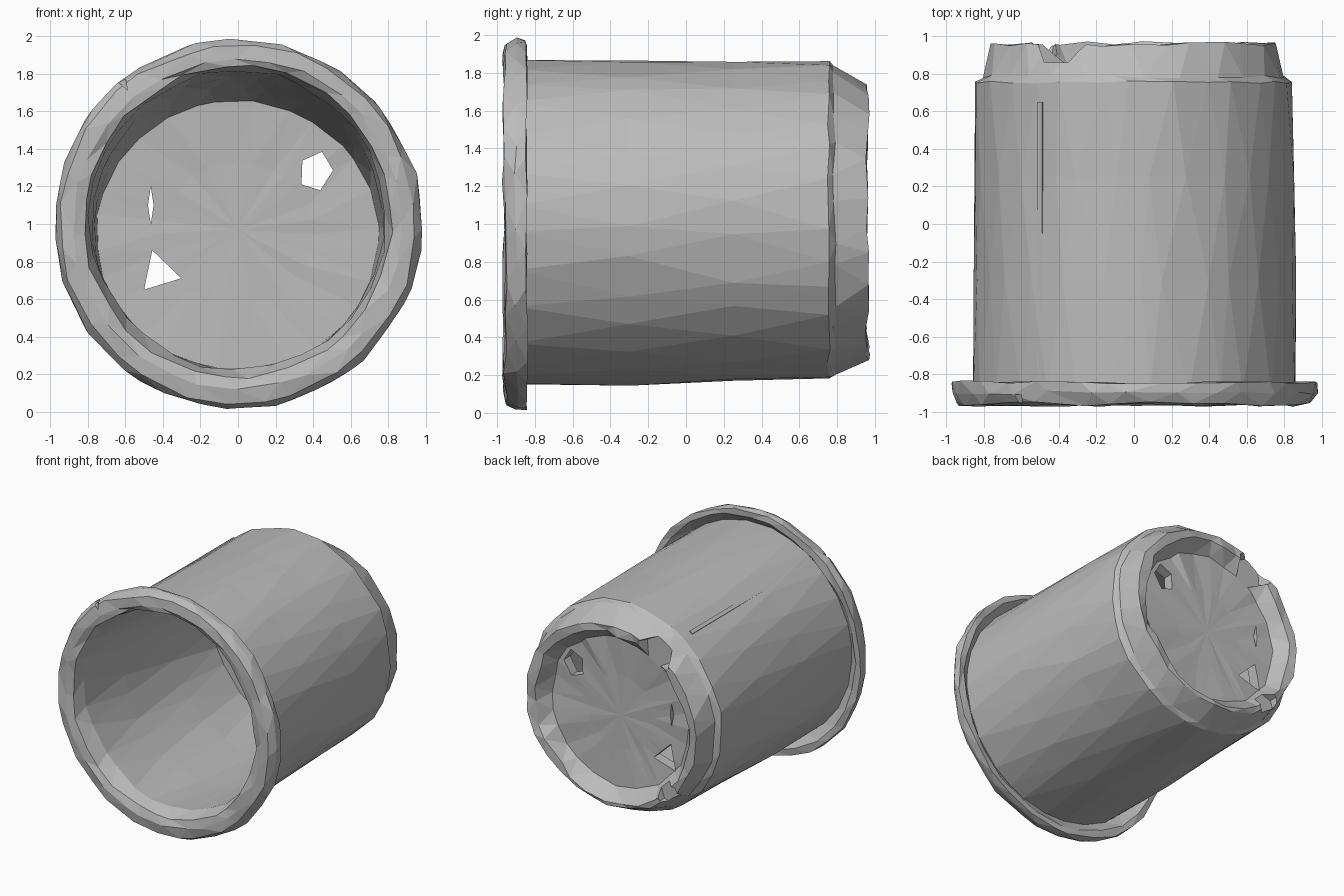
import bpy, bmesh, math, random
from mathutils import Matrix

random.seed(4)
cube = bpy.data.objects.get("Cube")
if cube:
    bpy.data.objects.remove(cube, do_unlink=True)

clay = bpy.data.materials.new("worn grey clay")
clay.use_nodes = True
colour = (0.5, 0.5, 0.5, 1)
clay.diffuse_color = colour
clay.node_tree.nodes["Principled BSDF"].inputs["Base Color"].default_value = colour

SEGS = 28
# half width, half height, y, height of the ring centre, jitter
PROFILE = [
    (0.4, 0.38, 0.765, 0.95, 0.004), (0.755, 0.715, 0.755, 0.94, 0.006),  # inner floor
    (0.77, 0.75, 0.25, 0.97, 0.008), (0.78, 0.78, -0.35, 1.0, 0.008),     # inner wall
    (0.79, 0.8, -0.84, 1.02, 0.01), (0.82, 0.83, -0.95, 1.01, 0.012),     # mouth
    (0.88, 0.88, -0.967, 1.0, 0.008), (0.945, 0.955, -0.958, 1.0, 0.012),
    (0.98, 0.985, -0.9, 1.0, 0.012), (0.98, 0.98, -0.845, 1.0, 0.01),     # rim
    (0.93, 0.93, -0.845, 1.0, 0.008), (0.862, 0.862, -0.9, 1.01, 0.003),  # rim underside
    (0.86, 0.86, -0.3, 1.01, 0.006), (0.855, 0.85, 0.25, 1.015, 0.006),
    (0.85, 0.84, 0.755, 1.02, 0.008), (0.805, 0.82, 0.785, 1.02, 0.01),   # outer wall
    (0.76, 0.735, 0.96, 1.01, 0.014), (0.69, 0.68, 0.955, 1.0, 0.02),     # foot
    (0.61, 0.6, 0.85, 1.0, 0.015), (0.3, 0.3, 0.842, 1.0, 0.004),         # underside
]


def wobble(amount):
    return random.uniform(-amount, amount)


# Turned pot lying along y, with uneven faceted surfaces
bm = bmesh.new()
rings = []
for i, (rx, rz, y, zc, j) in enumerate(PROFILE):
    ring = []
    for k in range(SEGS):
        a = math.tau * (k + 0.5 * (i % 2) + wobble(0.25)) / SEGS
        d = wobble(j)
        ring.append(bm.verts.new(((rx + d) * math.sin(a), y + wobble(j),
                                  zc + (rz + d) * math.cos(a))))
    rings.append(ring)
for i in range(len(rings) - 1):
    a, b = rings[i], rings[i + 1]
    for k in range(SEGS):
        n = (k + 1) % SEGS
        if i % 2 == 0:
            bm.faces.new((a[k], b[k], a[n]))
            bm.faces.new((a[n], b[k], b[n]))
        else:
            bm.faces.new((a[k], b[k], b[n]))
            bm.faces.new((a[k], b[n], a[n]))
for ring, y in ((rings[0], 0.767), (rings[-1], 0.84)):
    hub = bm.verts.new((0, y, 0.97))
    for k in range(SEGS):
        bm.faces.new((ring[k], ring[(k + 1) % SEGS], hub))
bmesh.ops.recalc_face_normals(bm, faces=bm.faces)
mesh = bpy.data.meshes.new("pot_body")
bm.to_mesh(mesh)
bm.free()
pot = bpy.data.objects.new("pot_body", mesh)
bpy.context.collection.objects.link(pot)
mesh.materials.append(clay)


def cut(name, sides, location, size, turn, flare=1):
    """Cut a ragged prism along y out of the pot, wider at the back if flared."""
    c = bmesh.new()
    bmesh.ops.create_cone(c, cap_ends=True, segments=sides, radius1=flare, radius2=1, depth=1)
    spin = Matrix.Rotation(turn, 4, 'Y') @ Matrix.Diagonal((size[0], size[1], size[2], 1))
    c.transform(Matrix.Translation(location) @ spin @ Matrix.Rotation(math.pi / 2, 4, 'X'))
    m = bpy.data.meshes.new(name)
    c.to_mesh(m)
    c.free()
    tool = bpy.data.objects.new(name, m)
    tool.hide_render = True
    bpy.context.collection.objects.link(tool)
    mod = pot.modifiers.new(name, 'BOOLEAN')
    mod.operation, mod.solver, mod.object = 'DIFFERENCE', 'EXACT', tool
    bpy.context.view_layer.objects.active = pot
    bpy.ops.object.modifier_apply(modifier=name)
    bpy.data.objects.remove(tool, do_unlink=True)


# Drainage holes through the floor
cut("hole_upper", 5, (0.415, 0.8, 1.28), (0.09, 0.3, 0.11), 0.3)
cut("hole_lower", 3, (-0.42, 0.8, 0.74), (0.12, 0.3, 0.125), -0.3)
cut("hole_slit", 4, (-0.465, 0.8, 1.1), (0.015, 0.3, 0.1), 0.0)
# Drain notches in the foot ring
cut("notch_upper", 4, (-0.37, 0.94, 1.6), (0.13, 0.16, 0.2), -0.5, 1.4)
cut("notch_lower", 4, (-0.5, 0.97, 0.5), (0.09, 0.14, 0.17), 0.8, 1.3)

# Chip in the rim
cut("rim_chip", 3, (-0.64, -0.98, 1.79), (0.1, 0.14, 0.05), 0.7)

# Shallow seam along the upper side of the wall
bm = bmesh.new()
bmesh.ops.create_cube(bm, size=1)
bm.transform(Matrix.Translation((-0.495, -0.1, 1.695)) @ Matrix.Rotation(-0.62, 4, 'Y')
             @ Matrix.Diagonal((0.03, 1.5, 0.03, 1)))
mesh = bpy.data.meshes.new("wall_seam")
bm.to_mesh(mesh)
bm.free()
mesh.materials.append(clay)
seam = bpy.data.objects.new("wall_seam", mesh)
bpy.context.collection.objects.link(seam)
